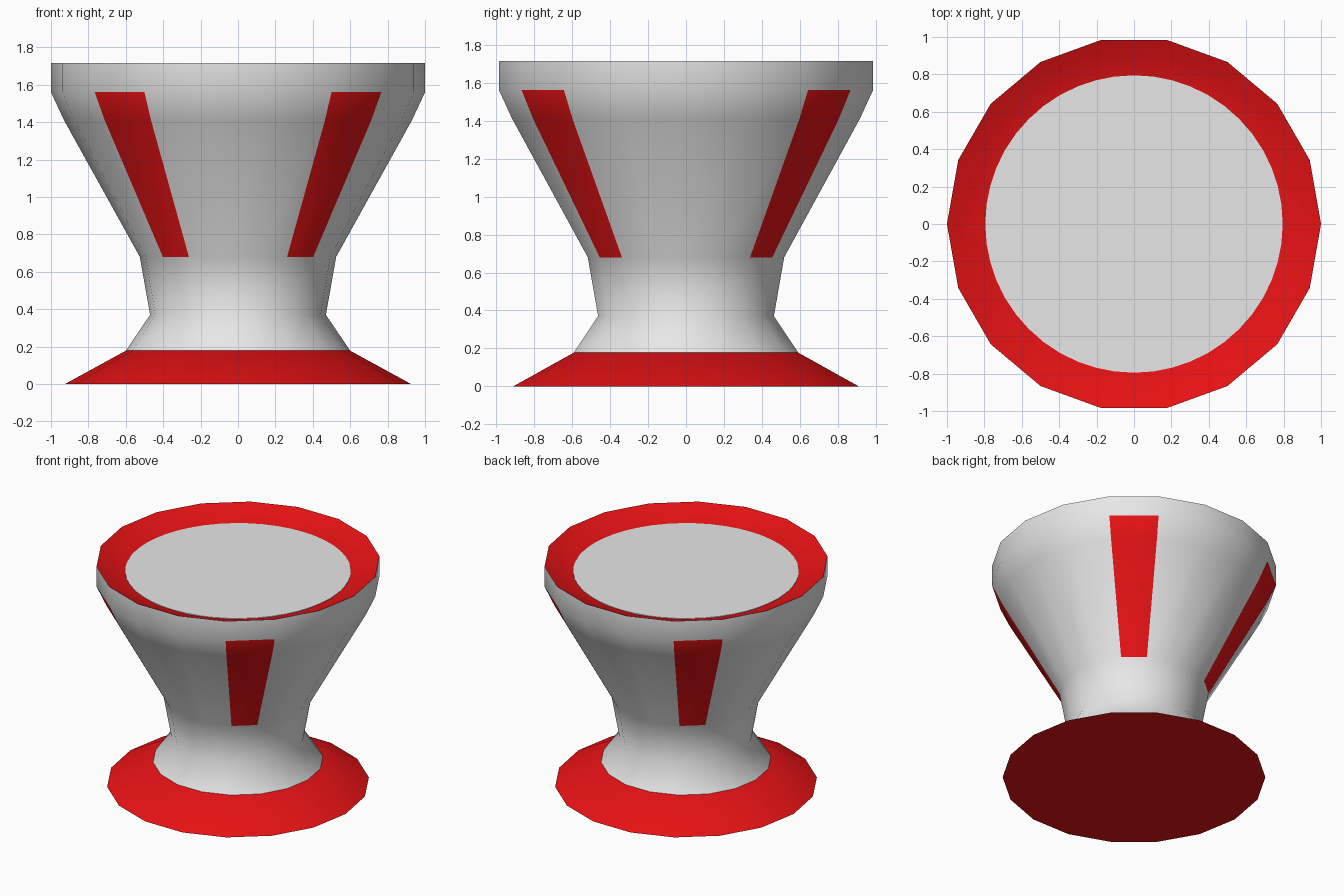
import bpy, bmesh, math

if "Cube" in bpy.data.objects:
    bpy.data.objects.remove(bpy.data.objects["Cube"])

SIDES = 18


def material(name, rgb):
    m = bpy.data.materials.new(name)
    m.diffuse_color = (*rgb, 1.0)
    m.use_nodes = True
    m.node_tree.nodes["Principled BSDF"].inputs["Base Color"].default_value = m.diffuse_color
    return m


white = material("white", (0.8, 0.8, 0.8))
red = material("red", (0.8, 0.006, 0.007))


def lathe(name, profile, sides, rule):
    """Spin (radius, height) points about z; rule(band, side) gives the material slot."""
    bm = bmesh.new()
    rings = []
    for r, z in profile:
        rings.append([bm.verts.new((r * math.cos(2 * math.pi * i / sides),
                                    r * math.sin(2 * math.pi * i / sides), z))
                      for i in range(sides)])
    for b in range(len(rings) - 1):
        for i in range(sides):
            j = (i + 1) % sides
            f = bm.faces.new((rings[b][i], rings[b][j], rings[b + 1][j], rings[b + 1][i]))
            f.material_index = rule(b, i)
    # close both ends
    bottom = bm.faces.new(rings[0][::-1])
    bottom.material_index = rule(0, 0)
    top = bm.faces.new(rings[-1])
    top.material_index = rule(len(rings) - 2, 0)
    bm.normal_update()
    me = bpy.data.meshes.new(name)
    bm.to_mesh(me)
    bm.free()
    ob = bpy.data.objects.new(name, me)
    bpy.context.collection.objects.link(ob)
    me.materials.append(white)
    me.materials.append(red)
    bpy.ops.object.select_all(action='DESELECT')
    ob.select_set(True)
    bpy.context.view_layer.objects.active = ob
    bpy.ops.object.shade_smooth_by_angle(angle=math.radians(50))
    return ob


# Flared red foot with flat underside
lathe("foot", [(0.925, 0.0), (0.60, 0.178)], SIDES, lambda b, i: 1)

# Body with four diagonal red stripes (one facet wide) and a red inner rim
STRIPES = {2, 6, 11, 15}


def body_rule(b, i):
    if b >= 5:
        return 1
    return 1 if b in (2, 3) and i in STRIPES else 0


lathe("body", [(0.60, 0.178), (0.47, 0.37), (0.525, 0.68), (0.93, 1.41),
               (1.0, 1.56), (1.0, 1.715), (0.92, 1.68), (0.78, 1.63)],
      SIDES, body_rule)

# Round pale top disc resting inside the rim
lathe("top_disc", [(0.795, 1.632), (0.795, 1.642)], 48, lambda b, i: 0)
